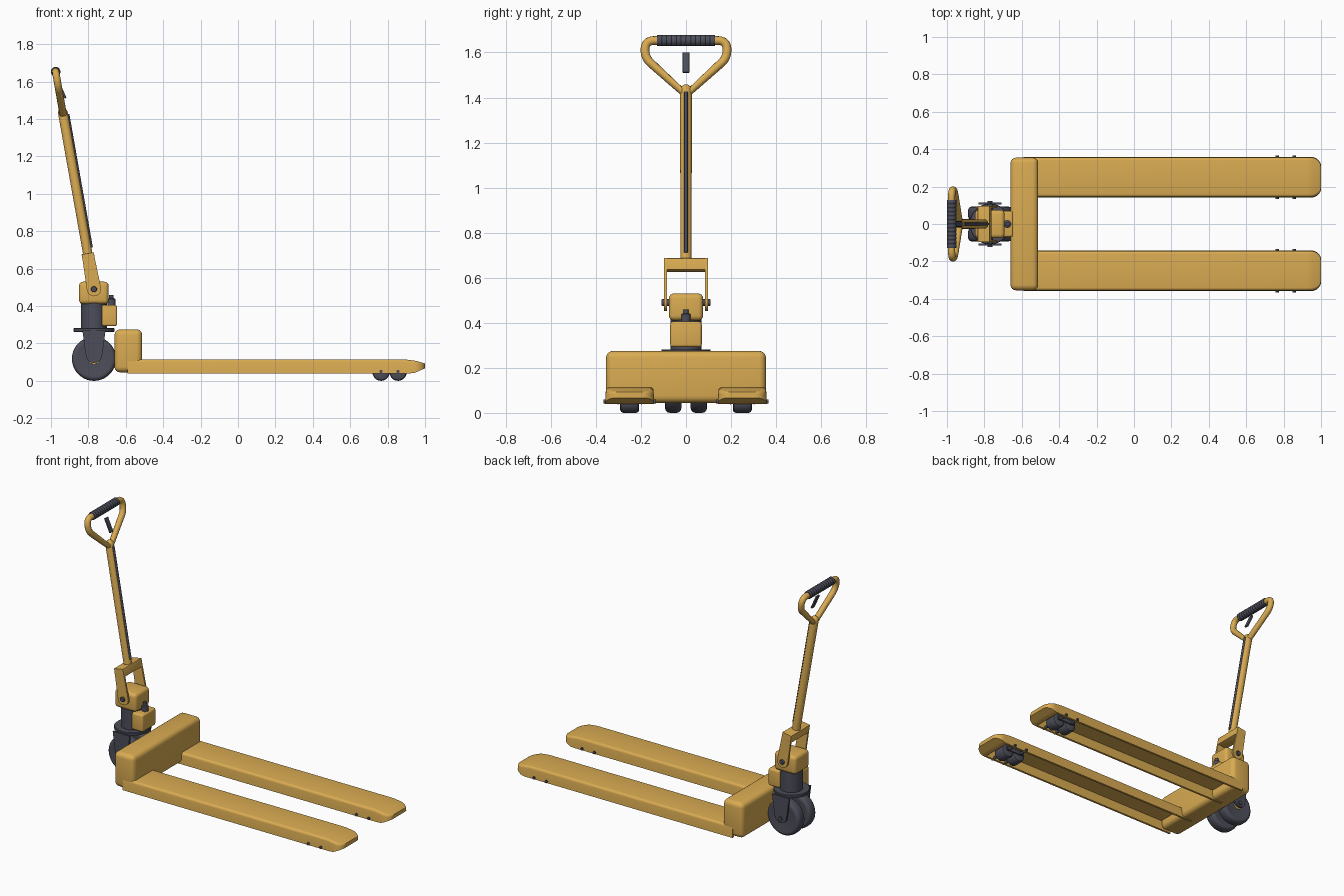
import bpy, bmesh, math
from mathutils import Matrix, Vector

if "Cube" in bpy.data.objects:
    bpy.data.objects.remove(bpy.data.objects["Cube"])


def material(name, rgb):
    m = bpy.data.materials.new(name)
    m.diffuse_color = (*rgb, 1)
    m.use_nodes = True
    m.node_tree.nodes["Principled BSDF"].inputs["Base Color"].default_value = m.diffuse_color
    return m


YELLOW = material("golden yellow paint", (0.70, 0.41, 0.085))
DARK = material("dark grey", (0.072, 0.075, 0.10))

# Tilted frame of the tow handle: local z runs up the tube from the pivot pin
TILT = Matrix.Translation((-0.77, 0, 0.49)) @ Matrix.Rotation(math.radians(-10), 4, 'Y')
ALONG_Y = Matrix.Rotation(math.radians(-90), 4, 'X')


def finish(name, bm, mat, matrix=None):
    bmesh.ops.recalc_face_normals(bm, faces=bm.faces[:])
    me = bpy.data.meshes.new(name)
    bm.to_mesh(me)
    bm.free()
    me.materials.append(mat)
    ob = bpy.data.objects.new(name, me)
    bpy.context.collection.objects.link(ob)
    if matrix is not None:
        ob.matrix_world = matrix
    return ob


def box(name, lo, hi, bevel, mat, matrix=None):
    lo, hi = Vector(lo), Vector(hi)
    bm = bmesh.new()
    bmesh.ops.create_cube(bm, size=1)
    for v in bm.verts:
        v.co = Vector([(a + b) / 2 + c * (b - a) for a, b, c in zip(lo, hi, v.co)])
    if bevel:
        bmesh.ops.bevel(bm, geom=bm.edges[:], offset=bevel, segments=4, profile=0.5, affect='EDGES')
    return finish(name, bm, mat, matrix)


def loft(name, rings, mat, matrix=None):
    bm = bmesh.new()
    vs = [[bm.verts.new(p) for p in r] for r in rings]
    n = len(rings[0])
    for a, b in zip(vs, vs[1:]):
        for i in range(n):
            j = (i + 1) % n
            bm.faces.new((a[i], a[j], b[j], b[i]))
    bm.faces.new(vs[0])
    bm.faces.new(vs[-1])
    return finish(name, bm, mat, matrix)


def lathe(name, profile, mat, loc=(0, 0, 0), turn=None, frame=None, sides=40):
    # profile holds (radius, height) pairs
    rings = [[(r * math.cos(2 * math.pi * i / sides), r * math.sin(2 * math.pi * i / sides), h)
              for i in range(sides)] for r, h in profile]
    m = (frame or Matrix()) @ Matrix.Translation(loc) @ (turn or Matrix())
    return loft(name, rings, mat, m)


def prism(name, pts, y0, y1, mat, matrix=None):
    return loft(name, [[(x, y, z) for x, z in pts] for y in (y0, y1)], mat, matrix)


def rounded_strap(cz, r, top_z, top_half):
    # plate outline with a round lower end
    arc = [(r * math.cos(a), cz + r * math.sin(a))
           for a in [math.pi + math.pi * i / 14 for i in range(15)]]
    return arc + [(top_half, top_z), (-top_half, top_z)]


# Forks: open channels underneath, with a closed, tapering, rounded tip
def fork_ring(x, yc, half, zb, zt, roof):
    r = min(0.016, (zt - zb) * 0.4)
    pts = [(-half, zb), (-half + 0.003, zt - r)]
    for i in range(1, 5):
        a = math.pi / 2 * i / 4
        pts.append((-half + 0.003 + r * (1 - math.cos(a)), zt - r + r * math.sin(a)))
    pts += [(-y, z) for y, z in reversed(pts)]
    w = half - 0.014
    pts += [(w, zb), (w - 0.003, roof), (-w + 0.003, roof), (-w, zb)]
    return [(x, yc + y, z) for y, z in pts]


for side, s in (("left", 1), ("right", -1)):
    yc = 0.25 * s
    rings = [fork_ring(x, yc, 0.109, 0.04, 0.115, 0.101) for x in (-0.59, 0.89)]
    rings.append(fork_ring(0.92, yc, 0.109, 0.04, 0.111, 0.098))
    rings.append(fork_ring(0.921, yc, 0.109, 0.04, 0.111, 0.04))
    for i in range(9):
        a = math.pi / 2 * i / 8
        t = math.sin(a)
        rings.append(fork_ring(0.945 + 0.055 * t, yc, 0.109 - 0.05 * (1 - math.cos(a)),
                               0.043 + 0.024 * t, 0.108 - 0.015 * t, 0.043 + 0.024 * t))
    loft(side + "_fork", rings, YELLOW)

    # Tandem load rollers under each fork tip
    for k, x in enumerate((0.765, 0.856)):
        tag = f"{side}_load_roller_{k + 1}"
        lathe(tag, [(0.016, -0.042), (0.034, -0.042), (0.042, -0.038), (0.046, -0.028),
                    (0.046, 0.028), (0.042, 0.038), (0.034, 0.042), (0.016, 0.042)],
              DARK, (x, yc, 0.046), ALONG_Y, sides=32)
        lathe(tag + "_axle", [(0.009, -0.116), (0.009, 0.116)], DARK, (x, yc, 0.05), ALONG_Y, sides=16)
    for y in (-0.052, 0.052):
        box(side + "_roller_link", (0.745, yc + y - 0.005, 0.038), (0.876, yc + y + 0.005, 0.066),
            0.004, DARK)

    # Steering wheel of this side: tyre and stepped hub
    yw = 0.057 * s
    tyre = [(0.088, -0.034), (0.098, -0.036), (0.108, -0.033), (0.115, -0.025), (0.118, -0.014)]
    lathe(side + "_steer_tyre", tyre + [(r, -h) for r, h in reversed(tyre)], DARK,
          (-0.77, yw, 0.118), ALONG_Y, sides=56)
    hub = [(0.028, -0.036), (0.03, -0.028), (0.074, -0.026), (0.08, -0.033), (0.092, -0.033)]
    lathe(side + "_steer_hub", hub + [(r, -h) for r, h in reversed(hub)], YELLOW,
          (-0.77, yw, 0.118), ALONG_Y, sides=48)

    # Steering bracket cheek and yoke arm
    ys = sorted((0.104 * s, 0.116 * s))
    prism(side + "_wheel_bracket", rounded_strap(0.14, 0.044, 0.27, 0.062), *ys, DARK,
          Matrix.Translation((-0.77, 0, 0)))
    ys = sorted((0.085 * s, 0.097 * s))
    prism(side + "_yoke_arm", rounded_strap(0, 0.038, 0.194, 0.032), *ys, YELLOW, TILT)

lathe("steer_axle", [(0.014, -0.124), (0.014, 0.124)], DARK, (-0.77, 0, 0.122), ALONG_Y, sides=24)

# Cross body joining the forks
box("cross_body", (-0.66, -0.355, 0.045), (-0.512, 0.355, 0.275), 0.03, YELLOW)

# Hydraulic pump: turntable, cylinder, head, valve block and knob
lathe("turntable", [(0.106, 0.262), (0.109, 0.265), (0.109, 0.279), (0.106, 0.282)], DARK,
      (-0.77, 0, 0), sides=48)
lathe("pump_cylinder", [(0.069, 0.275), (0.069, 0.43)], DARK, (-0.77, 0, 0), sides=48)
box("pump_head", (-0.85, -0.076, 0.41), (-0.692, 0.076, 0.53), 0.022, YELLOW)
box("valve_block", (-0.728, -0.07, 0.292), (-0.646, 0.07, 0.405), 0.012, YELLOW)
lathe("valve_knob", [(0.021, 0.40), (0.021, 0.438), (0.012, 0.442), (0.012, 0.46)], DARK,
      (-0.677, 0, 0), sides=24)

# Handle pivot, yoke crossbar and tube
lathe("pivot_pin", [(0.014, -0.108), (0.016, -0.105), (0.016, 0.105), (0.014, 0.108)], DARK,
      (-0.77, 0, 0.49), ALONG_Y, sides=24)
box("yoke_crossbar", (-0.033, -0.097, 0.142), (0.033, 0.097, 0.195), 0.004, YELLOW, TILT)
dome = [(0.026 * math.cos(a), 0.957 + 0.026 * math.sin(a))
        for a in [math.radians(d) for d in (0, 20, 40, 60, 75, 87)]]
lathe("handle_tube", [(0.025, 0.17)] + dome, YELLOW, frame=TILT, sides=32)
lathe("release_rod", [(0.008, 0.222), (0.008, 0.945)], DARK, (0.025, 0, 0), frame=TILT, sides=16)


# Handle loop: a tube swept along a path with rounded corners
def corner(p0, p1, p2, d):
    p0, p1, p2 = Vector(p0), Vector(p1), Vector(p2)
    a = p1 + (p0 - p1).normalized() * d
    b = p1 + (p2 - p1).normalized() * d
    return [a * (1 - t) ** 2 + p1 * 2 * t * (1 - t) + b * t * t for t in [i / 10 for i in range(11)]]


low, mid, high, top = (0, 0.935), (0.182, 1.103), (0.182, 1.181), (0, 1.181)
half = [Vector(low)] + corner(low, mid, high, 0.035) + corner(mid, high, top, 0.042)
path = half + [Vector((-p.x, p.y)) for p in reversed(half[1:])]
cu = bpy.data.curves.new("handle_loop", 'CURVE')
cu.dimensions = '3D'
cu.bevel_depth = 0.0195
cu.bevel_resolution = 4
sp = cu.splines.new('POLY')
sp.points.add(len(path) - 1)
for pt, p in zip(sp.points, path):
    pt.co = (0, p.x, p.y, 1)
sp.use_cyclic_u = True
cu.materials.append(YELLOW)
loop = bpy.data.objects.new("handle_loop", cu)
bpy.context.collection.objects.link(loop)
loop.matrix_world = TILT
bpy.ops.object.select_all(action='DESELECT')
loop.select_set(True)
bpy.context.view_layer.objects.active = loop
bpy.ops.object.convert(target='MESH')

# Ribbed grip
ribs = []
for i in range(12):
    y = -0.129 + i * 0.0215
    ribs += [(0.0235, y), (0.0255, y + 0.003), (0.0255, y + 0.0185), (0.0235, y + 0.0215)]
lathe("grip", [p for i, p in enumerate(ribs) if i % 4 or i == 0], DARK,
      (0, 0, 1.181), ALONG_Y, frame=TILT, sides=32)

# Release lever inside the loop
box("release_lever", (-0.006, -0.015, -0.048), (0.006, 0.015, 0.048), 0.003, DARK,
    Matrix.Translation((-0.942, 0, 1.555)) @ Matrix.Rotation(math.radians(-24), 4, 'Y'))

# Smooth shading with crisp edges
bpy.ops.object.select_all(action='SELECT')
bpy.context.view_layer.objects.active = bpy.data.objects["cross_body"]
bpy.ops.object.shade_smooth_by_angle(angle=math.radians(35))
